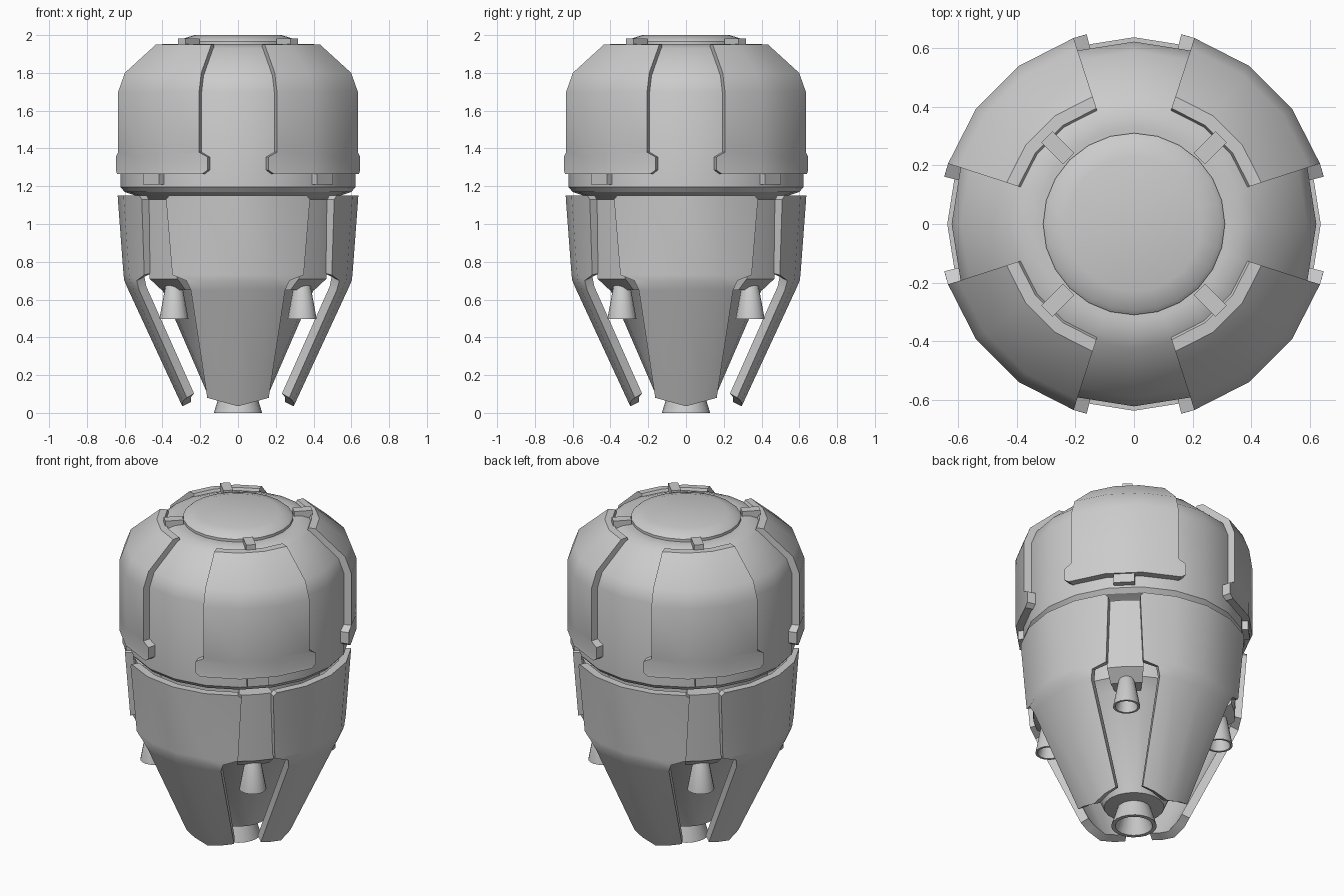
import bpy, bmesh
from math import sin, cos, pi, radians

if "Cube" in bpy.data.objects:
    bpy.data.objects.remove(bpy.data.objects["Cube"])

CARDINAL = [0, 90, 180, 270]
DIAGONAL = [45, 135, 225, 315]


def finish(name, bm, angle=30):
    bmesh.ops.recalc_face_normals(bm, faces=bm.faces)
    me = bpy.data.meshes.new(name)
    bm.to_mesh(me)
    bm.free()
    ob = bpy.data.objects.new(name, me)
    bpy.context.collection.objects.link(ob)
    bpy.ops.object.select_all(action='DESELECT')
    ob.select_set(True)
    bpy.context.view_layer.objects.active = ob
    bpy.ops.object.shade_smooth_by_angle(angle=radians(angle))
    return ob


def lathe(name, profile, segs=20, centre=(0, 0), angle=30):
    """Revolve (radius, z) points; the two ends are capped."""
    bm = bmesh.new()
    rings = [[bm.verts.new((centre[0] + r * cos(2 * pi * i / segs),
                            centre[1] + r * sin(2 * pi * i / segs), z))
              for i in range(segs)] for r, z in profile]
    for a, b in zip(rings, rings[1:]):
        for i in range(segs):
            j = (i + 1) % segs
            bm.faces.new((a[i], a[j], b[j], b[i]))
    bm.faces.new(rings[0])
    bm.faces.new(rings[-1])
    return finish(name, bm, angle)


def shell(name, rows, inner_cols, heading, lift=0.0):
    """Curved plate. rows: (outer r, outer z, inner r, inner z, half angle)."""
    bm = bmesh.new()
    sides = []
    for k in (0, 2):
        grid = []
        for n, row in enumerate(rows):
            r, z, h = row[k], row[k + 1], row[4]
            line = []
            for c in [-h] + inner_cols + [h]:
                up = lift * abs(c) / h if n == len(rows) - 1 else 0
                t = radians(heading + c)
                rr = r + up * 0.47
                line.append(bm.verts.new((rr * cos(t), rr * sin(t), z + up)))
            grid.append(line)
        sides.append(grid)
    for g in sides:
        for a, b in zip(g, g[1:]):
            for i in range(len(a) - 1):
                bm.faces.new((a[i], a[i + 1], b[i + 1], b[i]))
    # rim joining the outer and inner skins
    loops = [g[0] + [r[-1] for r in g[1:]] + g[-1][-2::-1]
             + [r[0] for r in g[-2:0:-1]] for g in sides]
    o, n = loops
    for i in range(len(o)):
        j = (i + 1) % len(o)
        bm.faces.new((o[i], o[j], n[j], n[i]))
    return finish(name, bm)


def tab(name, r0, r1, width, z0, z1, heading):
    bm = bmesh.new()
    bmesh.ops.create_cube(bm, size=1)
    t = radians(heading)
    for v in bm.verts:
        r = r0 + (v.co.x + .5) * (r1 - r0)
        w = v.co.y * width
        z = z0 + (v.co.z + .5) * (z1 - z0)
        v.co = (r * cos(t) - w * sin(t), r * sin(t) + w * cos(t), z)
    return finish(name, bm)


# Upper cabin and its hatch
lathe("cabin", [(.48, 1.12), (.54, 1.15), (.60, 1.17), (.622, 1.195), (.622, 1.70),
                (.59, 1.785), (.425, 1.93), (.37, 1.95), (.33, 1.953), (.30, 1.95)])
lathe("hatch", [(.31, 1.94), (.31, 1.967), (.295, 1.98), (.23, 2.0)], 24)

# Raised armour plates on the cabin diagonals
cabin_rows = [(.415, 1.952, .40, 1.92, 27), (.457, 1.95, .41, 1.92, 27),
              (.63, 1.80, .58, 1.775, 27), (.667, 1.70, .61, 1.69, 27),
              (.667, 1.38, .61, 1.38, 27), (.667, 1.355, .61, 1.355, 31),
              (.667, 1.285, .61, 1.285, 31), (.667, 1.265, .61, 1.265, 28.5)]
for a in DIAGONAL:
    shell("cabin_plate", cabin_rows, [-9, 9], a)
    tab("lower_latch", .56, .65, .12, 1.21, 1.27, a)
    tab("upper_latch", .315, .42, .055, 1.935, 1.982, a)

# Engine core under the cabin
lathe("engine_core", [(.50, 1.16), (.50, 1.13), (.46, 1.11), (.46, .71), (.40, .65),
                      (.17, .12), (.08, .11)])

# Long skirt plates tapering towards the main nozzle
skirt_rows = [(.637, 1.15, .59, 1.15, 35), (.636, 1.13, .59, 1.13, 36.8),
              (.606, .73, .56, .74, 35), (.602, .70, .556, .72, 27),
              (.58, .65, .538, .67, 25.5), (.295, .035, .25, .057, 31)]
for a in CARDINAL:
    shell("skirt_plate", skirt_rows, [-18, 0, 18], a, lift=.045)

# Recessed blocks between skirt plates, each carrying a small thruster
block_rows = [(.588, 1.13, .40, 1.13, 9.5), (.568, .71, .40, .71, 10.5),
              (.49, .65, .38, .65, 10.5)]
for a in DIAGONAL:
    shell("thruster_block", block_rows, [0], a)
    pos = (.48 * cos(radians(a)), .48 * sin(radians(a)))
    lathe("thruster", [(.025, .70), (.045, .67), (.077, .498), (.064, .498),
                       (.035, .63)], 16, pos)

# Main nozzle
lathe("main_nozzle", [(.07, .20), (.085, .14), (.128, 0), (.105, 0), (.07, .10)], 20)
